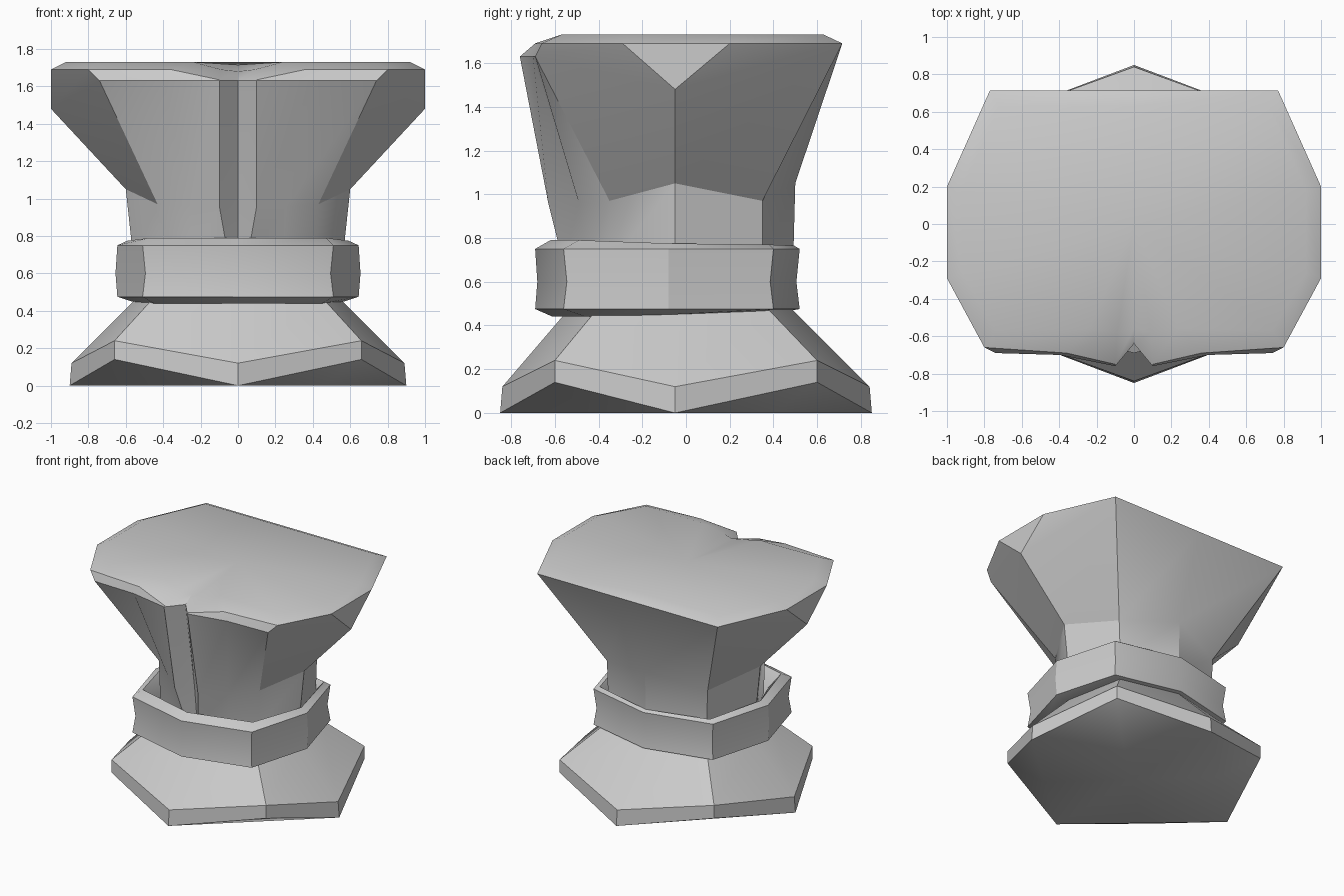
import bpy, bmesh, math

if "Cube" in bpy.data.objects:
    bpy.data.objects.remove(bpy.data.objects["Cube"])

stone = bpy.data.materials.new("grey stone")
stone.diffuse_color = (0.6, 0.6, 0.6, 1)
stone.use_nodes = True
stone.node_tree.nodes["Principled BSDF"].inputs["Base Color"].default_value = stone.diffuse_color


def octagon(front, diag_front, side, diag_back, back):
    """Half outline from front (y, z) to back (y, z); the others are (x, y, z)."""
    return [(0, *front), diag_front, side, diag_back, (0, *back)]


def loft(name, halves, bottom=None, top=None, closed=False):
    """Mirror each half outline across x, bridge the rings, optionally cap with a fan."""
    bm = bmesh.new()
    rings = []
    for half in halves:
        loop = half + [(-x, y, z) for x, y, z in reversed(half[1:-1])]
        rings.append([bm.verts.new(p) for p in loop])
    pairs = list(zip(rings, rings[1:]))
    if closed:
        pairs.append((rings[-1], rings[0]))
    n = len(rings[0])
    for low, high in pairs:
        for i in range(n):
            j = (i + 1) % n
            bm.faces.new((low[i], low[j], high[j], high[i]))
    for point, ring in ((bottom, rings[0]), (top, rings[-1])):
        if point:
            hub = bm.verts.new(point)
            for i in range(n):
                bm.faces.new((ring[i], ring[(i + 1) % n], hub))
    bmesh.ops.remove_doubles(bm, verts=bm.verts, dist=0.0005)
    bmesh.ops.recalc_face_normals(bm, faces=bm.faces)
    mesh = bpy.data.meshes.new(name)
    bm.to_mesh(mesh)
    bm.free()
    mesh.materials.append(stone)
    obj = bpy.data.objects.new(name, mesh)
    bpy.context.collection.objects.link(obj)
    bpy.context.view_layer.objects.active = obj
    obj.select_set(True)
    bpy.ops.object.shade_smooth_by_angle(angle=math.radians(30))
    obj.select_set(False)


# Foot: octagon with raised diagonal corners, tapering up to the neck
loft("foot", [
    octagon((-.85, 0), (.45, -.45, 0), (.9, -.05, 0), (.45, .4, 0), (.85, 0)),
    octagon((-.85, 0), (.66, -.6, .14), (.9, -.05, 0), (.66, .6, .14), (.85, 0)),
    octagon((-.84, .12), (.66, -.6, .24), (.89, -.05, .12), (.66, .6, .24), (.84, .12)),
    octagon((-.54, .47), (.45, -.41, .47), (.54, -.05, .47), (.45, .38, .47), (.49, .47)),
], bottom=(0, -.025, 0), top=(0, -.05, .47))

# Collar: slightly waisted ring with bevelled rims
loft("collar", [
    octagon((-.5, .45), (.36, -.36, .45), (.48, -.06, .46), (.36, .3, .47), (.42, .47)),
    octagon((-.61, .44), (.45, -.46, .44), (.57, -.07, .45), (.45, .35, .465), (.46, .465)),
    octagon((-.69, .475), (.51, -.56, .475), (.645, -.08, .475), (.51, .4, .475), (.52, .475)),
    octagon((-.68, .6), (.495, -.545, .6), (.655, -.08, .6), (.495, .385, .6), (.505, .6)),
    octagon((-.69, .75), (.51, -.56, .75), (.645, -.08, .75), (.51, .4, .75), (.52, .75)),
    octagon((-.62, .79), (.47, -.49, .79), (.59, -.07, .775), (.47, .38, .77), (.495, .765)),
    octagon((-.57, .7), (.42, -.4, .7), (.55, -.06, .7), (.42, .34, .7), (.47, .7)),
], closed=True)

# Head: flaring block with a grooved spout in front and a shallow channel on top
stem = [(0, -.5, .68), (.05, -.56, .68), (.24, -.46, .68), (.42, -.35, .68),
        (.56, -.05, .68), (.56, -.05, .68), (.42, .35, .68), (0, .49, .68)]
waist = [(0, -.53, .95), (.1, -.63, .96), (.26, -.49, .96), (.43, -.35, .97),
         (.6, -.05, 1.05), (.6, -.05, 1.05), (.43, .35, .97), (0, .5, 1.05)]
flare = [(0, -.64, 1.63), (.1, -.76, 1.63), (.4, -.7, 1.63), (.74, -.69, 1.63),
         (1, -.05, 1.48), (1, -.05, 1.48), (.77, .715, 1.69), (0, .715, 1.69)]
rim = [(0, -.64, 1.63), (.1, -.75, 1.635), (.36, -.69, 1.69), (.8, -.66, 1.69),
       (1, -.29, 1.69), (1, .2, 1.69), (.77, .715, 1.69), (0, .715, 1.69)]
crown = [(0, -.56, 1.68), (.09, -.58, 1.69), (.24, -.56, 1.73), (.74, -.57, 1.73),
         (.92, -.26, 1.73), (.92, .18, 1.73), (.72, .63, 1.73), (0, .63, 1.73)]
loft("head", [stem, waist, flare, rim, crown], bottom=(0, 0, .68), top=(0, 0, 1.715))
